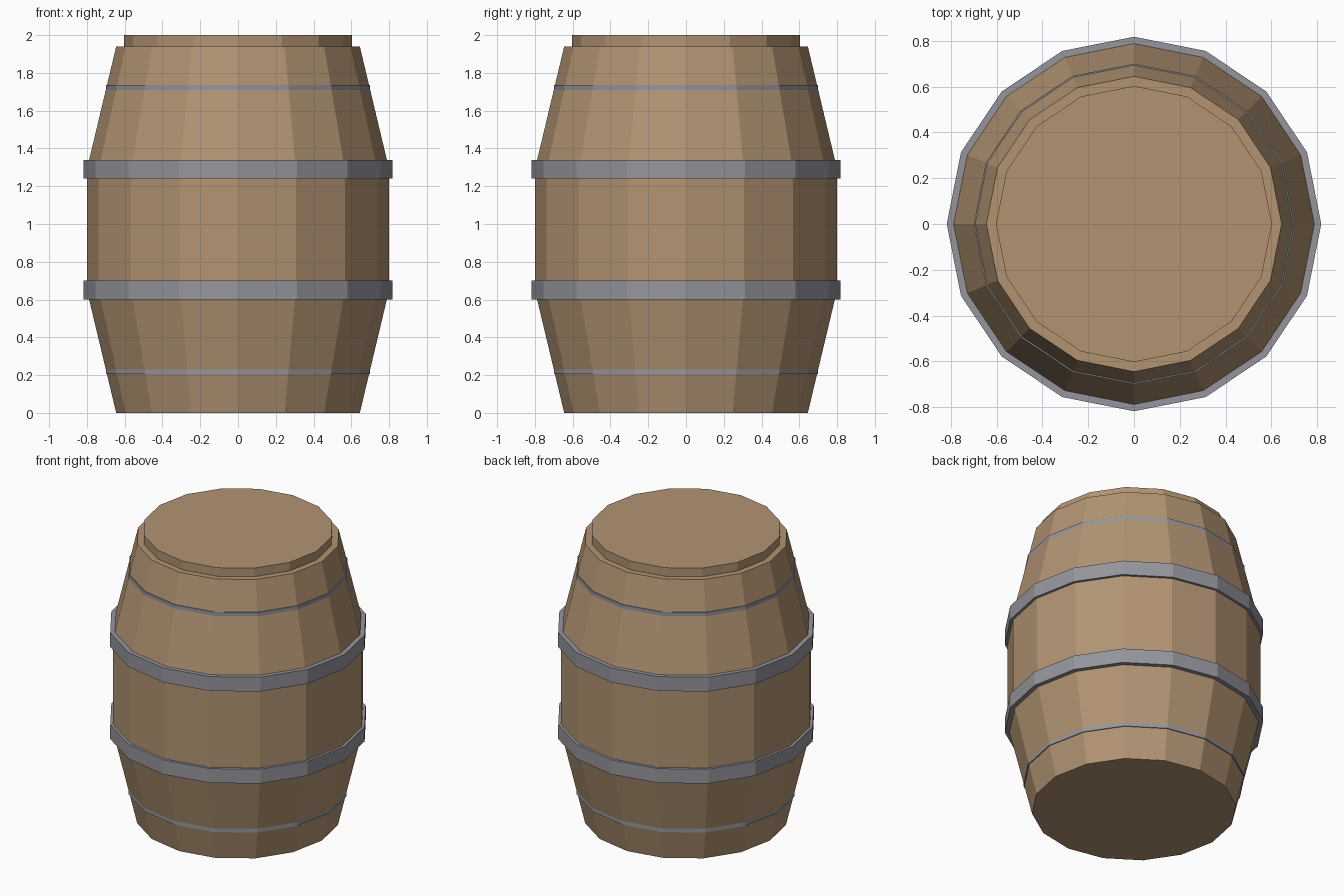
import bpy, bmesh, math

if "Cube" in bpy.data.objects:
    bpy.data.objects.remove(bpy.data.objects["Cube"])

SIDES = 16


def material(name, rgb):
    m = bpy.data.materials.new(name)
    m.diffuse_color = (*rgb, 1)
    m.use_nodes = True
    m.node_tree.nodes["Principled BSDF"].inputs["Base Color"].default_value = m.diffuse_color
    return m


wood = material("oak_wood", (0.445, 0.296, 0.171))
iron = material("grey_iron", (0.30, 0.30, 0.335))


def lathe(name, profile, mat, ring=False):
    """Turn (radius, z) points around z; a ring closes on itself, others get caps."""
    bm = bmesh.new()
    loops = []
    for r, z in profile:
        loops.append([bm.verts.new((r * math.cos(i * math.tau / SIDES),
                                    r * math.sin(i * math.tau / SIDES), z))
                      for i in range(SIDES)])
    pairs = list(zip(loops, loops[1:]))
    if ring:
        pairs.append((loops[-1], loops[0]))
    else:
        bm.faces.new(loops[0])
        bm.faces.new(loops[-1])
    for a, b in pairs:
        for i in range(SIDES):
            j = (i + 1) % SIDES
            bm.faces.new((a[i], a[j], b[j], b[i]))
    bmesh.ops.recalc_face_normals(bm, faces=bm.faces)
    mesh = bpy.data.meshes.new(name)
    bm.to_mesh(mesh)
    bm.free()
    mesh.materials.append(mat)
    obj = bpy.data.objects.new(name, mesh)
    bpy.context.collection.objects.link(obj)
    return obj


def hoop(name, outer, inner, z0, z1):
    lathe(name, [(inner, z0), (outer, z0), (outer, z1), (inner, z1)], iron, ring=True)


# Bulging body with the raised lid on top
lathe("barrel_body", [(0.645, 0), (0.80, 0.65), (0.80, 1.29), (0.645, 1.94),
                      (0.603, 1.94), (0.603, 2.0)], wood)

# Wide hoops around the belly, and thin hoops sunk into the tapered ends
for side, z in (("lower", 0.60), ("upper", 1.24)):
    hoop(side + "_belly_hoop", 0.818, 0.77, z, z + 0.10)
for side, z in (("lower", 0.205), ("upper", 1.635)):
    hoop(side + "_end_hoop", 0.70, 0.67, z, z + 0.10)
